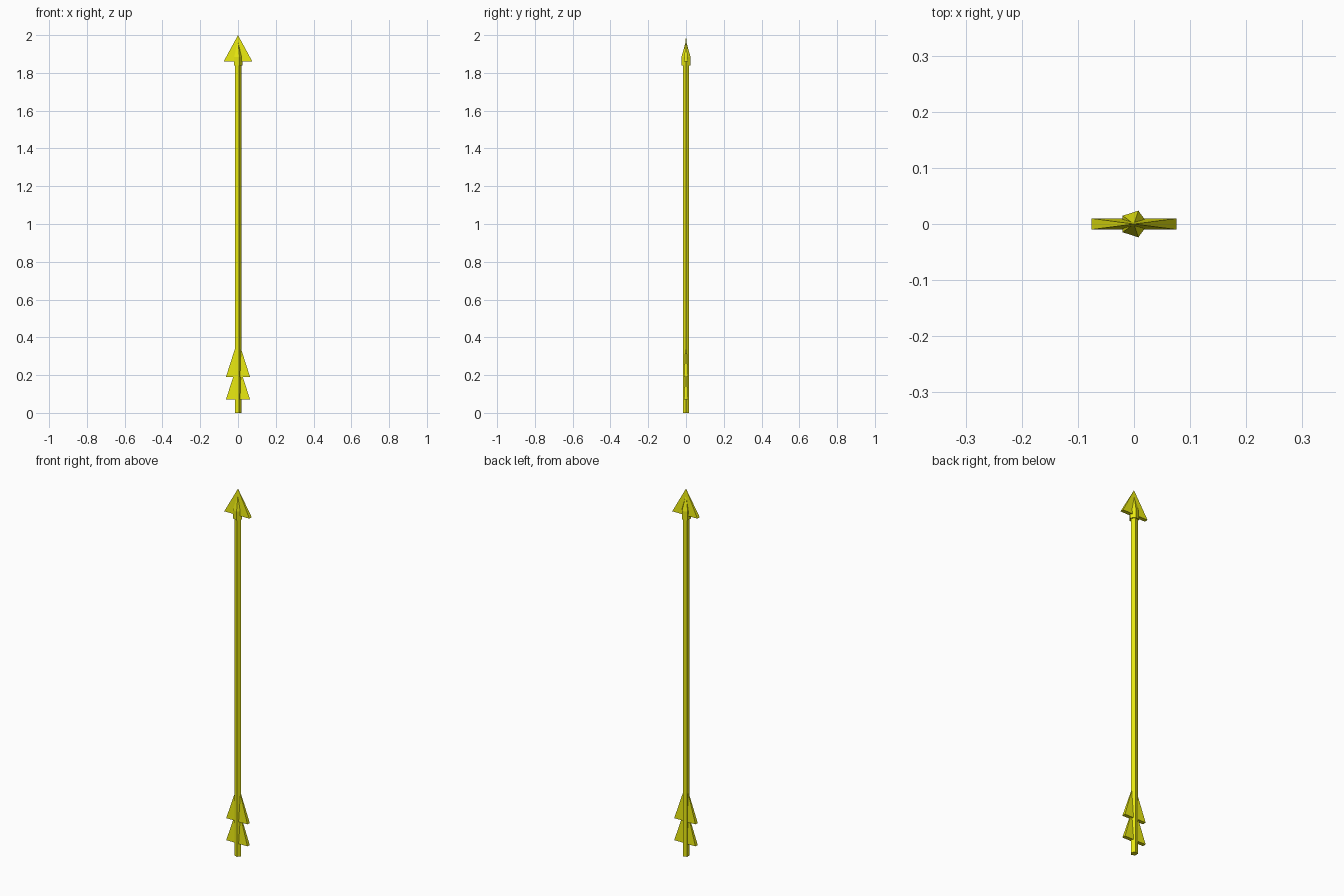
import bpy, bmesh, math

if "Cube" in bpy.data.objects:
    bpy.data.objects.remove(bpy.data.objects["Cube"])

yellow = bpy.data.materials.new("yellow")
yellow.diffuse_color = (0.8, 0.8, 0.005, 1)
yellow.use_nodes = True
yellow.node_tree.nodes["Principled BSDF"].inputs["Base Color"].default_value = yellow.diffuse_color


def finish(name, bm):
    bmesh.ops.recalc_face_normals(bm, faces=bm.faces)
    mesh = bpy.data.meshes.new(name)
    bm.to_mesh(mesh)
    bm.free()
    mesh.materials.append(yellow)
    bpy.context.collection.objects.link(bpy.data.objects.new(name, mesh))


def pentagon(bm, r, z):
    """Ring of five vertices with one corner towards +x."""
    return [bm.verts.new((r * math.cos(i * math.tau / 5),
                          r * math.sin(i * math.tau / 5), z)) for i in range(5)]


def sides(bm, low, high):
    for i in range(5):
        j = (i + 1) % 5
        bm.faces.new((low[i], low[j], high[j], high[i]))


def blade(name, half_w, half_t, z0, z1):
    """Flat pyramid: thin rectangular base rising to a point."""
    bm = bmesh.new()
    base = [bm.verts.new((sx * half_w, sy * half_t, z0))
            for sx, sy in ((-1, -1), (1, -1), (1, 1), (-1, 1))]
    tip = bm.verts.new((0, 0, z1))
    bm.faces.new(base)
    for i in range(4):
        bm.faces.new((base[i], base[(i + 1) % 4], tip))
    finish(name, bm)


# Five-sided shaft
bm = bmesh.new()
low, high = pentagon(bm, 0.018, 0), pentagon(bm, 0.018, 1.86)
bm.faces.new(low)
bm.faces.new(high)
sides(bm, low, high)
finish("shaft", bm)

# Socket collar ending in a point inside the head
bm = bmesh.new()
low, high = pentagon(bm, 0.025, 1.838), pentagon(bm, 0.025, 1.885)
bm.faces.new(low)
sides(bm, low, high)
tip = bm.verts.new((0, 0, 1.97))
for i in range(5):
    bm.faces.new((high[i], high[(i + 1) % 5], tip))
finish("head_socket", bm)

# Arrow head and the two tail fletchings
blade("arrow_head", 0.076, 0.01, 1.86, 2.0)
blade("fletching_upper", 0.064, 0.01, 0.19, 0.39)
blade("fletching_lower", 0.064, 0.01, 0.07, 0.27)
